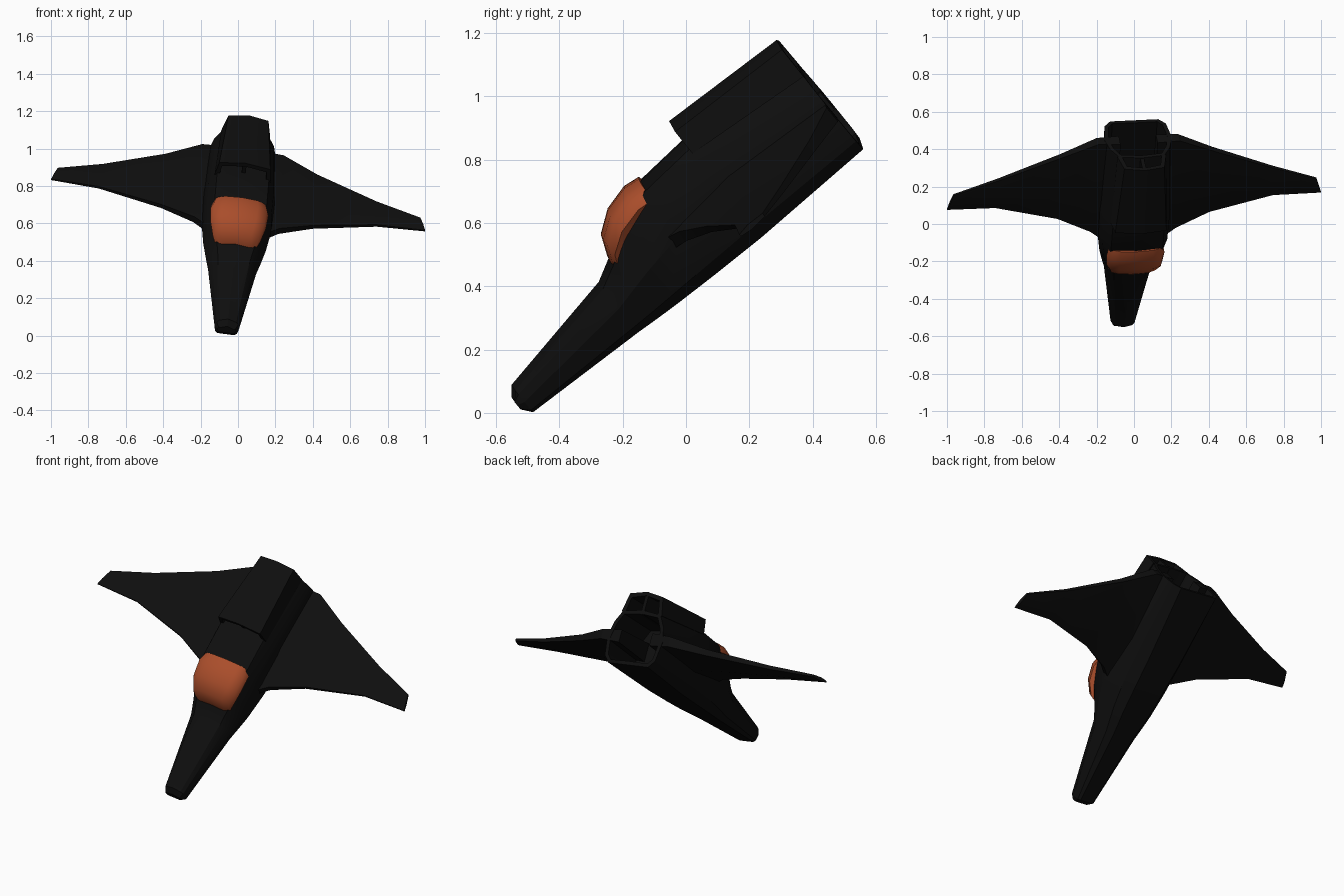
import bpy, bmesh, math
from mathutils import Matrix, Vector

if "Cube" in bpy.data.objects:
    bpy.data.objects.remove(bpy.data.objects["Cube"], do_unlink=True)

# Craft frame: x = left wing, y = aft, z = up, banked and diving in the world
side = Vector((0.99, 0.046, -0.136)).normalized()
aft = Vector((0.05, 0.777, 0.63))
aft = (aft - side * aft.dot(side)).normalized()
up = side.cross(aft)
FRAME = Matrix((side, aft, up)).transposed().to_4x4()
FRAME.translation = (-0.09, 0, 0)


def material(name, rgb):
    m = bpy.data.materials.new(name)
    m.use_nodes = True
    m.diffuse_color = (*rgb, 1)
    m.node_tree.nodes["Principled BSDF"].inputs["Base Color"].default_value = (*rgb, 1)
    return m


BLACK = material("hull black", (0.0045, 0.0045, 0.0045))
ORANGE = material("canopy orange", (0.40, 0.075, 0.024))


def loft(name, rings, mat, angle=25, edit=None):
    """Skin a list of equal-length closed rings and cap both ends."""
    bm = bmesh.new()
    rows = [[bm.verts.new(p) for p in ring] for ring in rings]
    n = len(rows[0])
    for a, b in zip(rows, rows[1:]):
        for i in range(n):
            j = (i + 1) % n
            bm.faces.new((a[i], a[j], b[j], b[i]))
    bm.faces.new(rows[0])
    last = bm.faces.new(rows[-1])
    bmesh.ops.recalc_face_normals(bm, faces=bm.faces)
    if edit:
        edit(bm, last)
    bm.transform(FRAME)
    mesh = bpy.data.meshes.new(name)
    bm.to_mesh(mesh)
    bm.free()
    mesh.materials.append(mat)
    obj = bpy.data.objects.new(name, mesh)
    bpy.context.collection.objects.link(obj)
    bpy.ops.object.select_all(action="DESELECT")
    obj.select_set(True)
    bpy.context.view_layer.objects.active = obj
    bpy.ops.object.shade_smooth_by_angle(angle=math.radians(angle))
    return obj


def mirrored(y, half):
    """Full ring from a half profile running from centre bottom to centre top."""
    ring = [(x, y, z) for x, z in half]
    return ring + [(-x, y, z) for x, z in reversed(half) if x > 0]


def hull_ring(y, hb, zb, hs, zs, ht, zt):
    return mirrored(y, [
        (0, zb), (hb, zb),
        ((hb + hs) * 0.53, zb + 0.25 * (zs - zb)),
        (hs, zs),
        ((hs + ht) * 0.53, (zs + zt) / 2),
        (ht, zt - 0.015), (0, zt)])


def hollow_exhaust(bm, cap):
    bmesh.ops.inset_individual(bm, faces=[cap], thickness=0.022)
    inner = bmesh.ops.extrude_discrete_faces(bm, faces=[cap])["faces"][0]
    bmesh.ops.translate(bm, verts=inner.verts, vec=(0, -0.3, 0))


# Fuselage: aft position, then bottom, side and top half widths with heights
hull = [
    (-0.395, 0.035, 0.345, 0.050, 0.365, 0.035, 0.390),
    (-0.370, 0.045, 0.315, 0.066, 0.360, 0.045, 0.420),
    (0.050, 0.070, 0.305, 0.130, 0.410, 0.085, 0.500),
    (0.124, 0.080, 0.302, 0.150, 0.430, 0.100, 0.540),
    (0.200, 0.090, 0.300, 0.168, 0.450, 0.120, 0.600),
    (0.350, 0.100, 0.298, 0.190, 0.480, 0.140, 0.665),
    (0.540, 0.110, 0.298, 0.195, 0.500, 0.140, 0.680),
    (0.970, 0.130, 0.315, 0.182, 0.470, 0.122, 0.635)]
loft("fuselage", [hull_ring(*s) for s in hull], BLACK, edit=hollow_exhaust)

# Canopy dome
dome = [(0.122, 0.095, 0.545), (0.150, 0.128, 0.612), (0.215, 0.150, 0.658),
        (0.300, 0.156, 0.680), (0.355, 0.145, 0.674)]
loft("canopy", [mirrored(y, [
    (0, z - 0.1), (w * 0.8, z - 0.1), (w, z - 0.06),
    (w * 0.92, z - 0.025), (w * 0.6, z - 0.006), (0, z)])
    for y, w, z in dome], ORANGE, angle=50)


# Dorsal air duct: an arched shell open at both ends, split by a vane
def duct_ring(y, base_w, base, top_w, top):
    outer = [(-base_w, base), (-top_w, top - 0.02), (0, top),
             (top_w, top - 0.02), (base_w, base)]
    inner = [(base_w - 0.025, base), (top_w - 0.018, top - 0.042),
             (0, top - 0.022), (0.018 - top_w, top - 0.042),
             (0.025 - base_w, base)]
    return [(x, y, z) for x, z in outer + inner]


loft("dorsal_duct", [duct_ring(0.545, 0.152, 0.65, 0.138, 0.757),
                     duct_ring(0.970, 0.132, 0.615, 0.108, 0.742)], BLACK)
loft("duct_vane", [[(-0.01, y, 0.61), (0.01, y, 0.61), (0.01, y, 0.73),
                    (-0.01, y, 0.73)] for y in (0.56, 0.965)], BLACK)

# Wings: leading edge x, trailing edge x, leading y, trailing y, height, thickness
stations = [
    (0.10, 0.10, 0.25, 0.968, 0.475, 0.120),
    (0.23, 0.22, 0.360, 0.968, 0.475, 0.095),
    (0.41, 0.41, 0.446, 0.870, 0.465, 0.060),
    (0.75, 0.74, 0.535, 0.725, 0.462, 0.035),
    (1.01, 0.98, 0.540, 0.638, 0.468, 0.020)]


def wing_ring(s, lx, tx, ly, ty, z, t):
    mx, my = lx + 0.4 * (tx - lx), ly + 0.4 * (ty - ly)
    edge = [(lx, ly, -0.2), (mx, my, -0.5), (tx, ty, -0.3),
            (tx, ty, 0.3), (mx, my, 0.5), (lx, ly, 0.2)]
    return [(s * x, y, z + k * t) for x, y, k in edge]


for label, s in (("left", 1), ("right", -1)):
    loft(label + "_wing", [wing_ring(s, *st) for st in stations], BLACK)
